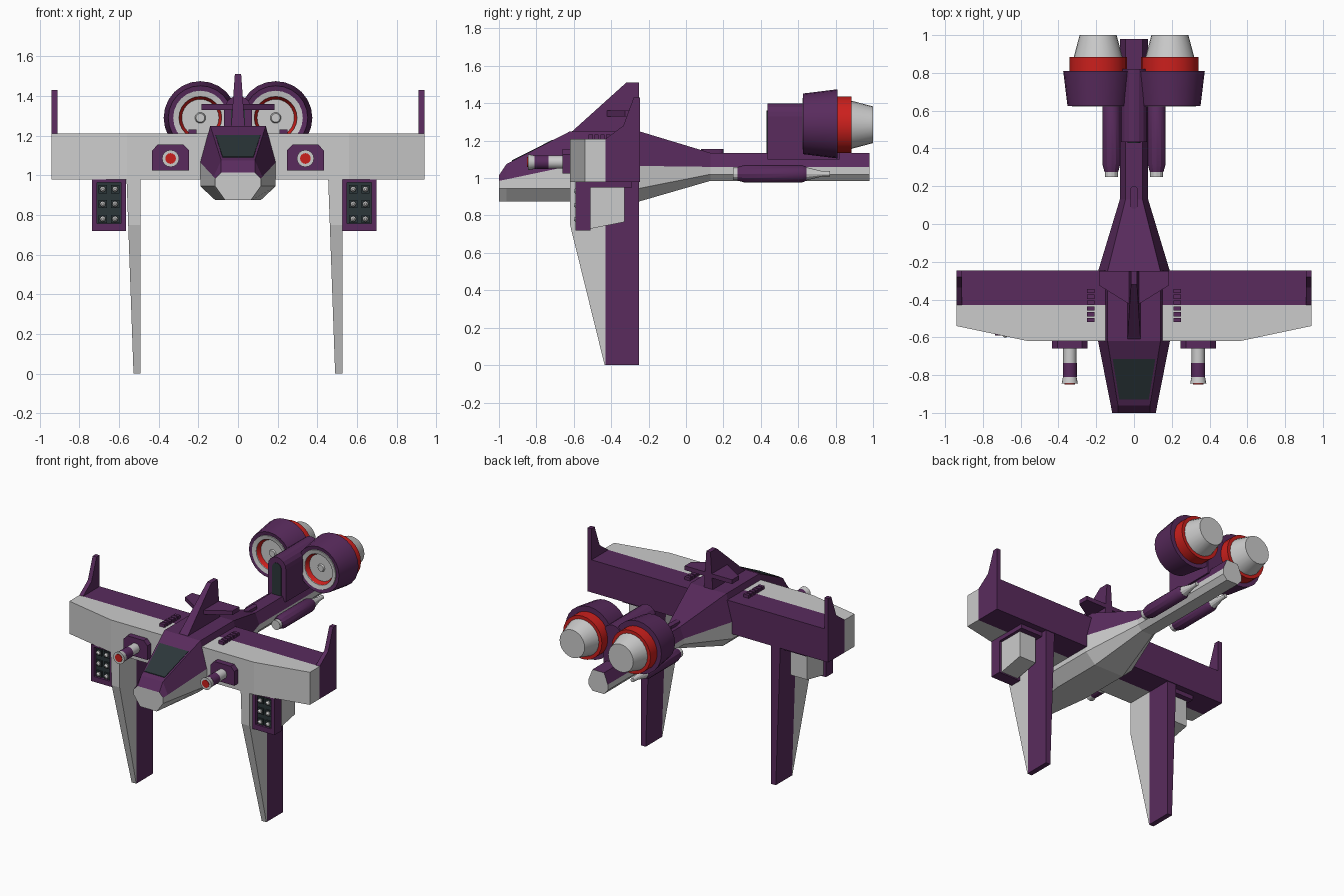
import bpy, bmesh
from math import sin, cos, pi

if "Cube" in bpy.data.objects:
    bpy.data.objects.remove(bpy.data.objects["Cube"])


def material(name, rgb):
    m = bpy.data.materials.new(name)
    m.diffuse_color = (*rgb, 1)
    m.use_nodes = True
    m.node_tree.nodes["Principled BSDF"].inputs["Base Color"].default_value = m.diffuse_color
    return m


GREY = None
PURPLE = material("purple", (0.10, 0.024, 0.11))
RED = material("red", (0.60, 0.014, 0.012))
GLASS = material("dark_glass", (0.025, 0.038, 0.042))


def finish(name, bm, mats):
    bmesh.ops.recalc_face_normals(bm, faces=bm.faces)
    me = bpy.data.meshes.new(name)
    bm.to_mesh(me)
    bm.free()
    for m in mats:
        me.materials.append(m)
    ob = bpy.data.objects.new(name, me)
    bpy.context.collection.objects.link(ob)
    return ob


def loft(name, rings, mat=GREY, upper=None, seg_ids=()):
    """Skin closed rings; segments in seg_ids get the second material."""
    bm = bmesh.new()
    vs = [[bm.verts.new(p) for p in r] for r in rings]
    n = len(rings[0])
    for a, b in zip(vs, vs[1:]):
        for i in range(n):
            j = (i + 1) % n
            bm.faces.new((a[i], a[j], b[j], b[i])).material_index = int(i in seg_ids)
    bm.faces.new(vs[0])
    bm.faces.new(vs[-1])
    return finish(name, bm, [mat, upper] if upper else [mat] if mat else [])


def prism(name, pts, axis, a, b, mat=GREY):
    """Extrude a 2D outline along x, y or z from a to b."""
    put = {'x': lambda p, t: (t, p[0], p[1]), 'y': lambda p, t: (p[0], t, p[1]),
           'z': lambda p, t: (p[0], p[1], t)}[axis]
    return loft(name, [[put(p, t) for p in pts] for t in (a, b)], mat)


def box(name, x0, x1, y0, y1, z0, z1, mat=GREY):
    return prism(name, [(x0, y0), (x1, y0), (x1, y1), (x0, y1)], 'z', z0, z1, mat)


def lathe(name, x, z, prof, mat=GREY, n=24):
    """Turn an outline of (radius, y) around an axis along y."""
    rings = [[(x + r * cos(2 * pi * i / n), y, z + r * sin(2 * pi * i / n))
              for i in range(n)] for r, y in prof]
    ob = loft(name, rings, mat)
    bpy.context.view_layer.objects.active = ob
    bpy.ops.object.select_all(action='DESELECT')
    ob.select_set(True)
    bpy.ops.object.shade_smooth_by_angle(angle=0.5)
    return ob


# Fuselage and boom: half sections from keel to roof, mirrored
sections = [
    (-1.00, (.065, .875), (.115, .945), (.115, .985), (.085, 1.015)),
    (-0.96, (.07, .875), (.123, .945), (.123, .993), (.085, 1.075)),
    (-0.62, (.115, .875), (.19, .945), (.19, 1.065), (.14, 1.25)),
    (-0.25, (.115, .875), (.19, .945), (.19, 1.065), (.14, 1.25)),
    (0.13, (.045, .985), (.075, 1.02), (.075, 1.06), (.045, 1.135)),
    (0.98, (.045, .985), (.075, 1.02), (.075, 1.06), (.045, 1.135))]
loft("fuselage", [[(x, y, z) for x, z in h] + [(-x, y, z) for x, z in reversed(h)]
                  for y, *h in sections], GREY, PURPLE, (2, 3, 4))

# Cockpit window lying on the sloped roof
loft("cockpit_window", [[(s * w, y, z + d) for s in (-1, 1) for d in ((-.01, .004) if s < 0 else (.004, -.01))]
                        for w, y, z in ((.078, -.93, 1.091), (.113, -.715, 1.2))], GLASS)

# Tail fin with its small stabiliser
fin = [(-.62, 1.24), (-.32, 1.51), (-.25, 1.51), (-.25, 1.24)]
loft("tail_fin", [[(s * (.035 if z < 1.4 else .016), y, z) for y, z in fin] for s in (-1, 1)], PURPLE)
prism("stabiliser", [(0, -.44), (.185, -.325), (.185, -.25), (-.185, -.25), (-.185, -.325)],
      'z', 1.33, 1.36, PURPLE)

# Dorsal bump
prism("dorsal_bump", [(.02 * cos(i * pi / 6), .14 + .04 * (1 if i < 6 else -1) + .02 * sin(i * pi / 6))
                      for i in range(12)], 'z', 1.12, 1.155, PURPLE)

# Engine pylon with arched top and inset slot
for nm, w, top, y0, y1, m in (("pylon", .07, 1.40, .435, .82, PURPLE),
                              ("pylon_slot", .035, 1.36, .43, .45, GLASS)):
    arch = [(w * cos(i * pi / 8), top - w + w * sin(i * pi / 8)) for i in range(9)]
    prism(nm, [(w, 1.10)] + arch + [(-w, 1.10)], 'y', y0, y1, m)

for side, s in (("left", -1), ("right", 1)):
    # Wing: grey leading part, purple trailing part
    prism(side + "_wing_front", [(0, -.62), (s * .56, -.62), (s * .94, -.54), (s * .94, -.43), (0, -.43)],
          'z', .98, 1.21)
    box(side + "_wing_rear", 0, s * .94, -.43, -.245, .98, 1.21, PURPLE)

    # Winglet
    prism(side + "_winglet", [(-.43, 1.21), (-.245, 1.21), (-.245, 1.43), (-.28, 1.43), (-.335, 1.28)],
          'x', s * .91, s * .94, PURPLE)

    # Wing vents
    for i in range(6):
        y = -.52 + i * .031
        box(f"{side}_vent_{i}", s * .21, s * .25, y, y + .022, 1.2, 1.232, PURPLE)

    # Lower fin, both sides share the same taper direction
    ox = 0 if s > 0 else -1.017
    for nm, fronts, back, m in (("front", (-.435, -.62, -.62), -.43, GREY),
                                ("rear", (-.43, -.43, -.43), -.25, PURPLE)):
        rings = []
        for z, f in zip((0, .75, .98), fronts):
            xi, xo = ox + .49 - .035 * z / .98, ox + .526
            rings.append([(xi, f, z), (xo, f, z), (xo, back, z), (xi, back, z)])
        loft(f"{side}_lower_fin_{nm}", rings, m)

    # Rocket pod: purple frame, recessed panel, grey body
    a = .526 if s > 0 else -.737
    b = a + .172
    box(side + "_pod_panel", a + .02, b - .02, -.57, -.52, .75, .97, GLASS)
    for nm, x0, x1, z0, z1 in (("inner", a, a + .025, .72, .98), ("outer", b - .025, b, .72, .98),
                               ("top", a + .02, b - .02, .965, .98), ("bottom", a + .02, b - .02, .72, .757)):
        box(f"{side}_pod_frame_{nm}", x0, x1, -.59, -.51, z0, z1, PURPLE)
    box(side + "_pod_mount", a, b, -.52, -.29, .95, .985, PURPLE)
    prism(side + "_pod_body", [(-.52, .95), (-.52, .727), (-.33, .765), (-.33, .95)], 'x', a + .02, b - .02)
    for i in range(6):
        rx, rz = (a + b) / 2 - .031 + .062 * (i % 2), .78 + .075 * (i // 2)
        box(f"{side}_rocket_cell_{i}", rx - .021, rx + .021, -.58, -.56, rz - .021, rz + .021, GLASS)
        lathe(f"{side}_rocket_{i}", rx, rz, [(.006, -.6), (.015, -.59), (.015, -.57)], GREY, 8)

    # Wing gun
    gx, gz = s * .34, 1.085
    prism(side + "_gun_mount", [(gx - .093, 1.025), (gx + .093, 1.025), (gx + .093, 1.125), (gx + .065, 1.155),
                                (gx - .065, 1.155), (gx - .093, 1.125)], 'y', -.66, -.61, PURPLE)
    lathe(side + "_gun_barrel", gx, gz, [(.035, -.74), (.035, -.65)], GREY, 16)
    lathe(side + "_gun_band", gx, gz, [(.037, -.81), (.037, -.735)], PURPLE, 16)
    lathe(side + "_gun_muzzle", gx, gz, [(.043, -.845), (.035, -.805)], GREY, 16)
    lathe(side + "_gun_tip", gx, gz, [(.027, -.849), (.027, -.84)], RED, 16)

    # Engine: cowl, intake, hub, hot ring and nozzle
    ex, ez = s * .19, 1.29
    lathe(side + "_cowl", ex, ez, [(.08, .75), (.135, .65), (.135, .63), (.162, .625), (.185, .81), (.08, .81)], PURPLE)
    lathe(side + "_intake_lip", ex, ez, [(.108, .66), (.108, .628), (.137, .622), (.137, .66)])
    lathe(side + "_intake", ex, ez, [(.05, .74), (.109, .632), (.115, .66), (.08, .76)], RED)
    lathe(side + "_hub", ex, ez, [(.022, .65), (.03, .665), (.03, .69), (.055, .70), (.055, .77)], GREY, 16)
    lathe(side + "_hot_ring", ex, ez - .005, [(.152, .80), (.152, .885)], RED)
    lathe(side + "_nozzle", ex, ez - .005, [(.13, .88), (.098, 1.0)])

    # Tank beside the boom
    tx, tz = s * .12, 1.023
    lathe(side + "_tank_nose", tx, tz, [(.034, .25), (.034, .30)], GREY, 12)
    lathe(side + "_tank", tx, tz, [(.036, .275), (.047, .315), (.047, .62), (.036, .645)], PURPLE, 12)
    lathe(side + "_tank_tail", tx, tz, [(.036, .64), (.016, .72), (.014, .77)], GREY, 12)
